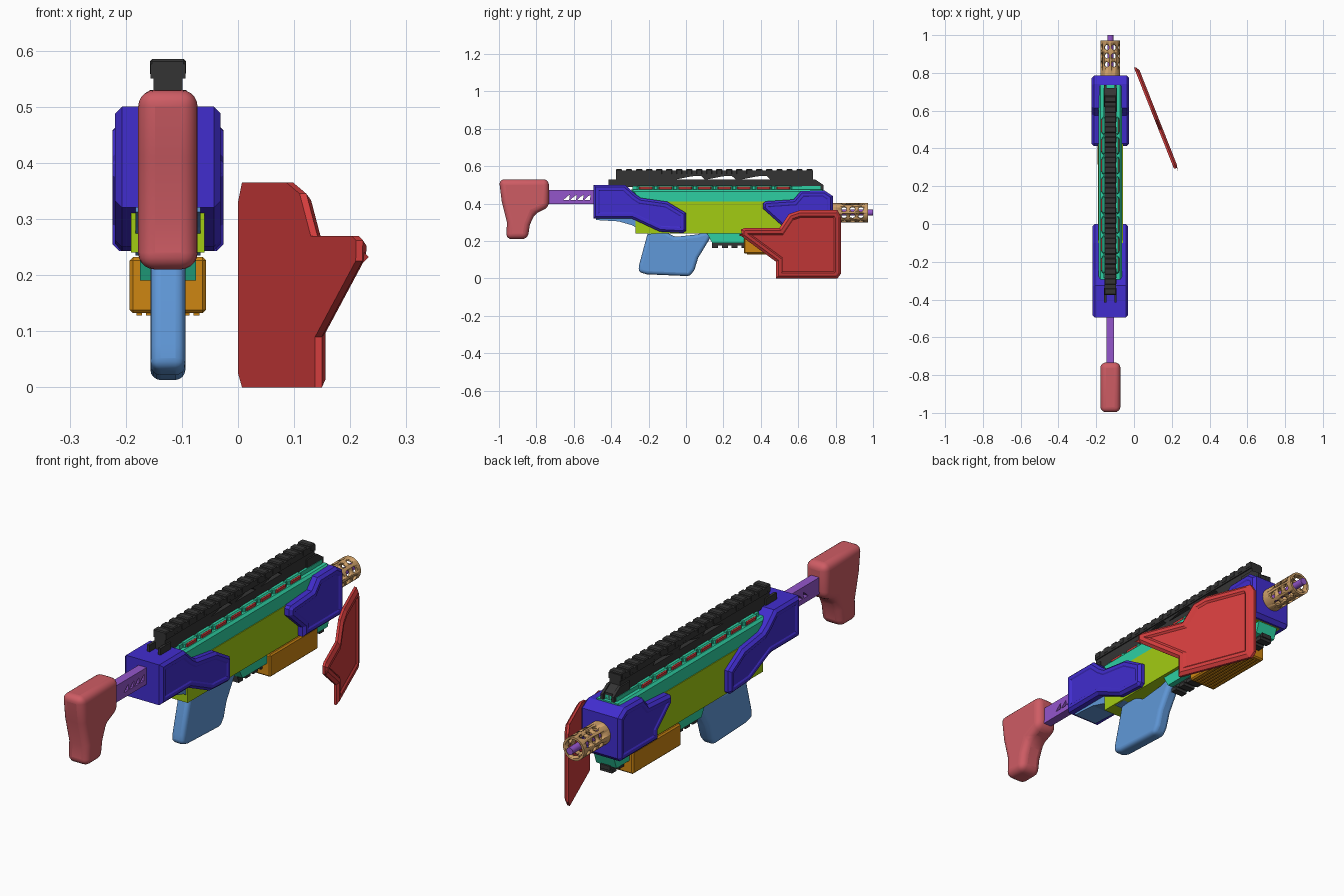
import bpy, bmesh, math
from mathutils import Vector, Matrix

if "Cube" in bpy.data.objects:
    bpy.data.objects.remove(bpy.data.objects["Cube"])

CX = -0.125  # centre plane of the main body


def material(name, *rgb):
    col = [((c / 255 + 0.055) / 1.055) ** 2.4 for c in rgb] + [1]
    m = bpy.data.materials.new(name)
    m.use_nodes = True
    m.diffuse_color = col
    m.node_tree.nodes["Principled BSDF"].inputs["Base Color"].default_value = col
    return m


BLACK = material("black", 52, 52, 52)
RED = material("red", 212, 61, 61)
ROSE = material("rose", 206, 92, 100)
PURPLE = material("purple", 148, 86, 203)
BLUE = material("deep_blue", 65, 45, 206)
LIME = material("lime", 162, 204, 18)
TEAL = material("teal", 45, 207, 162)
ORANGE = material("orange", 206, 134, 18)
STEEL = material("sky_blue", 96, 152, 216)
TAN = material("tan", 206, 160, 104)


def finish(bm, name, mat, bevel=0, segs=1):
    bmesh.ops.recalc_face_normals(bm, faces=bm.faces)
    me = bpy.data.meshes.new(name)
    bm.to_mesh(me)
    bm.free()
    ob = bpy.data.objects.new(name, me)
    bpy.context.collection.objects.link(ob)
    if mat:
        me.materials.append(mat)
    if bevel:
        b = ob.modifiers.new("bevel", "BEVEL")
        b.width, b.segments = bevel, segs
        b.limit_method, b.angle_limit = "ANGLE", math.radians(35)
    bpy.ops.object.select_all(action="DESELECT")
    ob.select_set(True)
    bpy.context.view_layer.objects.active = ob
    if segs > 1:
        bpy.ops.object.shade_smooth_by_angle(angle=math.radians(40))
    return ob


def prism(name, profile, half, mat, bevel=0, segs=1, steps=(), sides=(1, -1), x=CX, skew=None):
    """Side profile (y, z) extruded across x; steps are (thickness, depth) insets on the sides."""
    bm = bmesh.new()
    face = bm.faces.new([bm.verts.new((x - half, y, z)) for y, z in profile])
    ext = bmesh.ops.extrude_face_region(bm, geom=[face])
    bmesh.ops.translate(bm, vec=(2 * half, 0, 0),
                        verts=[v for v in ext["geom"] if isinstance(v, bmesh.types.BMVert)])
    bmesh.ops.recalc_face_normals(bm, faces=bm.faces)
    for f in [f for f in bm.faces if abs(f.normal.x) > 0.99 and f.normal.x * sum(sides) >= 0]:
        for thick, depth in steps:
            bmesh.ops.inset_region(bm, faces=[f], thickness=thick, depth=depth, use_even_offset=True)
    if skew:
        for v in bm.verts:
            v.co.x += skew(v.co.y)
    return finish(bm, name, mat, bevel, segs)


def block(name, y0, y1, z0, z1, half, mat, x=CX, bevel=0):
    return prism(name, [(y0, z0), (y1, z0), (y1, z1), (y0, z1)], half, mat, bevel, x=x)


def rod(name, centre, axis, radius, length, mat=None, n=32):
    bm = bmesh.new()
    turn = Vector((0, 0, 1)).rotation_difference(Vector(axis)).to_matrix().to_4x4()
    bmesh.ops.create_cone(bm, cap_ends=True, segments=n, radius1=radius, radius2=radius, depth=length,
                          matrix=Matrix.Translation(centre) @ turn)
    return finish(bm, name, mat, segs=2)


def cut(ob, cutter):
    cutter.hide_render = True
    mod = ob.modifiers.new("cut", "BOOLEAN")
    mod.operation, mod.object, mod.solver = "DIFFERENCE", cutter, "EXACT"
    bpy.context.view_layer.objects.active = ob
    bpy.ops.object.modifier_apply(modifier=mod.name)
    bpy.data.objects.remove(cutter)


# Shoulder stock and its slotted tube
prism("stock", [(-1, .53), (-.733, .53), (-.733, .38), (-.81, .345), (-.835, .285), (-.847, .21),
                (-.962, .21), (-.957, .3), (-.985, .41)], .053, ROSE, .03, 5)
tube = block("stock_tube", -.76, -.45, .397, .472, .02, PURPLE)
for i in range(4):
    y = -.655 + i * .037
    cut(tube, prism("slot_cutter", [(y, .42), (y + .03, .42), (y + .034, .447), (y + .024, .442)], .1, None))

# Rear shroud with chamfered, recessed side panels
CHAMFER = [(.012, .012), (.014, 0), (.006, -.004)]
prism("rear_shroud", [(-.495, .32), (-.495, .5), (-.325, .5), (-.27, .45), (-.24, .43), (-.1, .41),
                      (0, .35), (0, .255), (-.015, .243), (-.14, .25), (-.29, .32)],
      .082, BLUE, steps=CHAMFER)

# Grip, with the frame strip under the shroud
prism("grip", [(-.2, .26), (-.25, .075), (-.255, .035), (-.21, .022), (.02, .012), (.045, .045),
               (.065, .11), (.135, .225), (.11, .25), (.06, .235), (-.06, .222), (-.11, .25)],
      .031, STEEL, .02, 4)
prism("grip_frame", [(-.48, .34), (-.48, .312), (-.36, .305), (-.29, .285), (-.2, .235), (-.1, .245),
                     (-.1, .3), (-.29, .34)], .058, STEEL)

# Receiver body and the raised spine along its top
block("receiver", -.27, .76, .24, .41, .0655, LIME)
prism("top_spine", [(-.25, .4), (.735, .4), (.735, .476), (-.295, .476)], .052, TEAL,
      steps=[(.01, .01)])
block("spine_ridge", -.285, .72, .47, .494, .036, TEAL)
for i in range(8):
    y = -.215 + i * .105
    block("vent_frame", y - .046, y + .046, .468, .497, .045, TEAL, bevel=.006)
    block("vent_insert", y - .036, y + .036, .473, .492, .049, RED, bevel=.004)

# Accessory rail with teeth, slots and forked ends
rail = prism("top_rail", [(-.375, .49), (-.375, .576), (.68, .576), (.68, .53), (.72, .505), (.72, .476),
                          (.6, .476), (.58, .49)], .026, BLACK)
for y in (-.05, .115, .3):
    cut(rail, prism("slot_cutter", [(y, .53), (y + .15, .53), (y + .13, .548), (y + .08, .546)], .1, None))
for i in range(20):
    y = -.375 + i * .0536
    block("rail_tooth", y, y + .034, .555, .585, .032, BLACK, bevel=.004)
for s in (-1, 1):
    side = CX + s * .027
    prism("rail_edge", [(-.375, .55), (.68, .55), (.68, .576), (-.375, .576)], .004, BLACK, x=side)
    block("rear_fork", -.415, -.34, .497, .53, .006, BLACK, x=side)
    prism("front_fork", [(.62, .476), (.735, .476), (.735, .5), (.69, .53), (.62, .53)], .006, BLACK, x=side)

# Front handguard
prism("handguard", [(.413, .372), (.413, .402), (.425, .412), (.575, .422), (.615, .468), (.74, .47),
                    (.785, .44), (.785, .26), (.77, .243), (.51, .243), (.51, .285)],
      .087, BLUE, steps=CHAMFER)

# Lower frame, under-rail and fore block
prism("lower_frame", [(.11, .245), (.14, .19), (.74, .19), (.76, .245)], .05, TEAL)
block("under_rail", .14, .75, .176, .195, .024, BLACK)
for i in range(12):
    block("under_rail_tooth", .14 + i * .052, .172 + i * .052, .163, .18, .03, BLACK)
block("fore_block", .31, .65, .132, .232, .068, ORANGE, bevel=.006)
for i in range(7):
    block("fore_block_rib", .325, .635, .128, .134, .005, ORANGE, x=CX + (i - 3) * .017)

# Barrel inside a perforated muzzle sleeve
rod("barrel", (CX, .85, .352), (0, 1, 0), .016, .3, PURPLE)
sleeve = rod("muzzle_sleeve", (CX, .872, .352), (0, 1, 0), .052, .2, TAN, 40)
cut(sleeve, rod("bore_cutter", (CX, .95, .352), (0, 1, 0), .042, .3, n=40))
for y in (.845, .89, .935):
    for k in range(4):
        a = k * math.pi / 4 + math.pi / 8
        cut(sleeve, rod("hole_cutter", (CX, y, .352), (math.cos(a), 0, math.sin(a)), .014, .2, n=16))

# Detached side cover, turned away from the body
prism("side_cover", [(.297, .225), (.295, .262), (.315, .27), (.5, .27), (.55, .345), (.61, .365), (.81, .365),
                     (.828, .33), (.828, .025), (.81, 0), (.48, 0), (.48, .09)],
      .006, RED, steps=[(.014, .012), (.016, 0), (.008, -.008)], sides=(1,), x=0,
      skew=lambda y: .006 + (.828 - y) * .395)
